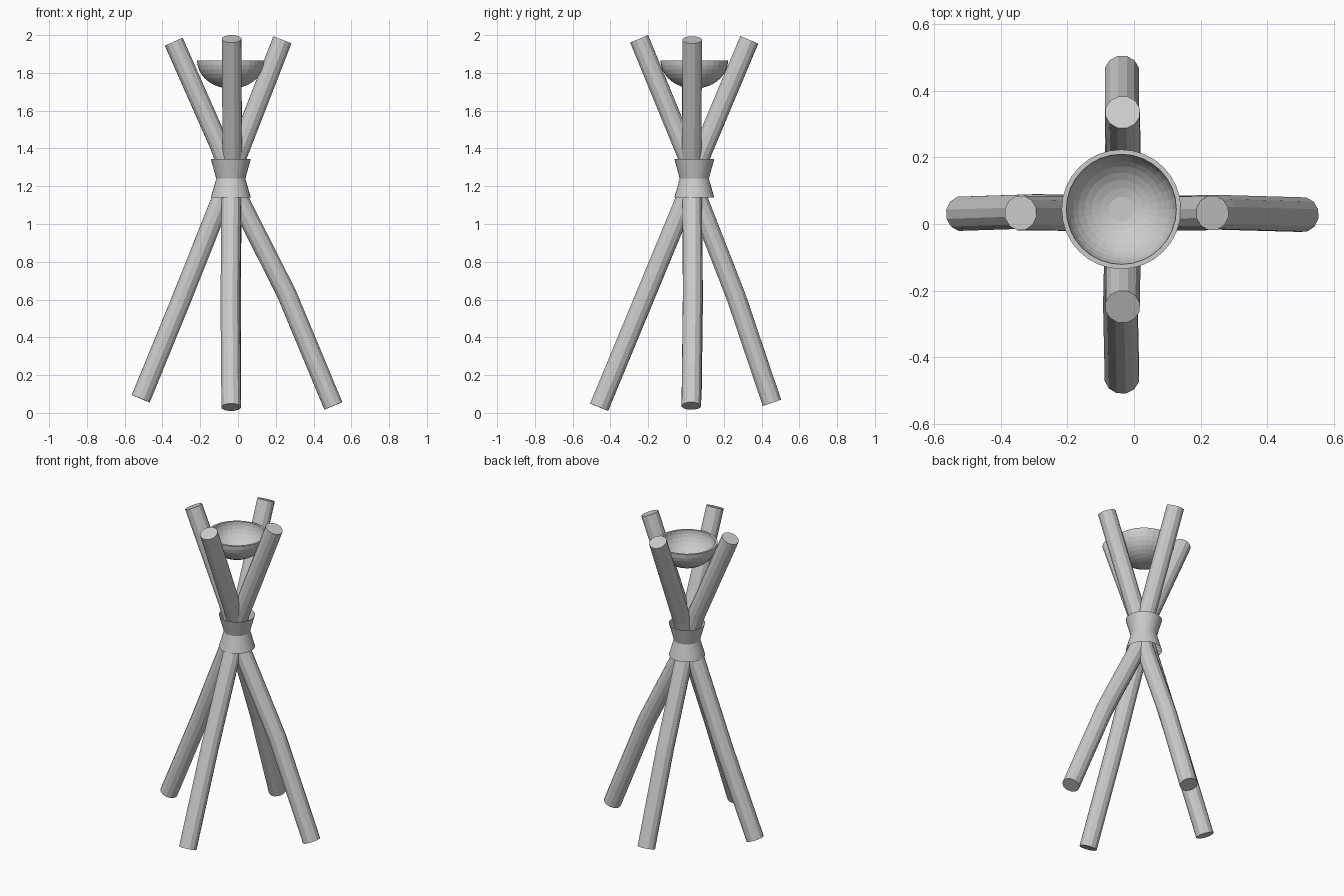
import bpy, bmesh, math
from mathutils import Vector

cube = bpy.data.objects.get("Cube")
if cube:
    bpy.data.objects.remove(cube, do_unlink=True)

GREY = (0.6, 0.6, 0.6, 1.0)
grey = bpy.data.materials.new("plain_grey")
grey.use_nodes = True
grey.diffuse_color = GREY
bsdf = next(n for n in grey.node_tree.nodes if n.type == 'BSDF_PRINCIPLED')
bsdf.inputs["Base Color"].default_value = GREY

CX, CY = -0.038, 0.044      # shared axis of collar and bowl


def finish(name, bm):
    bmesh.ops.recalc_face_normals(bm, faces=bm.faces)
    mesh = bpy.data.meshes.new(name)
    bm.to_mesh(mesh)
    bm.free()
    mesh.materials.append(grey)
    obj = bpy.data.objects.new(name, mesh)
    bpy.context.collection.objects.link(obj)
    return obj


def bridge(bm, rings):
    for a, b in zip(rings, rings[1:]):
        n = len(a)
        for i in range(n):
            j = (i + 1) % n
            bm.faces.new((a[i], a[j], b[j], b[i]))


def pole(name, path, radius=0.053, sides=12):
    """Capped round pole swept along a slightly bent path."""
    pts = [Vector(p) for p in path]
    bm = bmesh.new()
    rings = []
    for k, p in enumerate(pts):
        tangent = (pts[min(k + 1, len(pts) - 1)] - pts[max(k - 1, 0)]).normalized()
        u = tangent.cross(Vector((1, 1, 0))).normalized()
        v = tangent.cross(u)
        rings.append([bm.verts.new(p + radius * (u * math.cos(t) + v * math.sin(t)))
                      for t in (math.tau * i / sides for i in range(sides))])
    bridge(bm, rings)
    bm.faces.new(rings[0])
    bm.faces.new(rings[-1])
    return finish(name, bm)


def lathe(name, profile, sides, cap_ends=False):
    """Turn (radius, height) points around the shared axis."""
    bm = bmesh.new()
    rings = [[bm.verts.new((CX + r * math.cos(math.tau * i / sides),
                            CY + r * math.sin(math.tau * i / sides), z))
              for i in range(sides)] for r, z in profile]
    bridge(bm, rings)
    if cap_ends:
        bm.faces.new(rings[0])
        bm.faces.new(rings[-1])
    return finish(name, bm)


# Four crossing poles, each leaning in one plane
pole("pole_right_foot", [(-0.515, 0.031, 0.075), (-0.30, 0.038, 0.60),
                         (-0.085, 0.033, 1.14), (-0.01, 0.03, 1.345), (0.235, 0.033, 1.975)])
pole("pole_left_foot", [(0.505, 0.028, 0.037), (0.258, 0.035, 0.63),
                        (0.0, 0.033, 1.14), (-0.095, 0.03, 1.41), (-0.34, 0.033, 1.965)])
pole("pole_front_foot", [(-0.036, -0.46, 0.03), (-0.041, -0.232, 0.58),
                         (-0.036, 0.0, 1.14), (-0.03, 0.087, 1.385), (-0.034, 0.335, 1.975)])
pole("pole_back_foot", [(-0.036, 0.455, 0.053), (-0.036, 0.267, 0.61),
                        (-0.033, 0.06, 1.14), (-0.03, 0.013, 1.345), (-0.034, -0.248, 1.98)])

# Waisted collar binding the poles
lathe("binding_collar", [(0.106, 1.14), (0.077, 1.24), (0.106, 1.345)], 32)

# Shallow bowl with a thin rim, outside then inside
RIM = 1.866


def bowl_arc(radius, depth, steps=8):
    angles = [math.radians(13 + 77 * i / steps) for i in range(steps + 1)]
    return [(radius * math.sin(a), RIM - depth * math.cos(a)) for a in angles]


lathe("bowl", bowl_arc(0.179, 0.149) + bowl_arc(0.165, 0.134)[::-1], 32, cap_ends=True)
